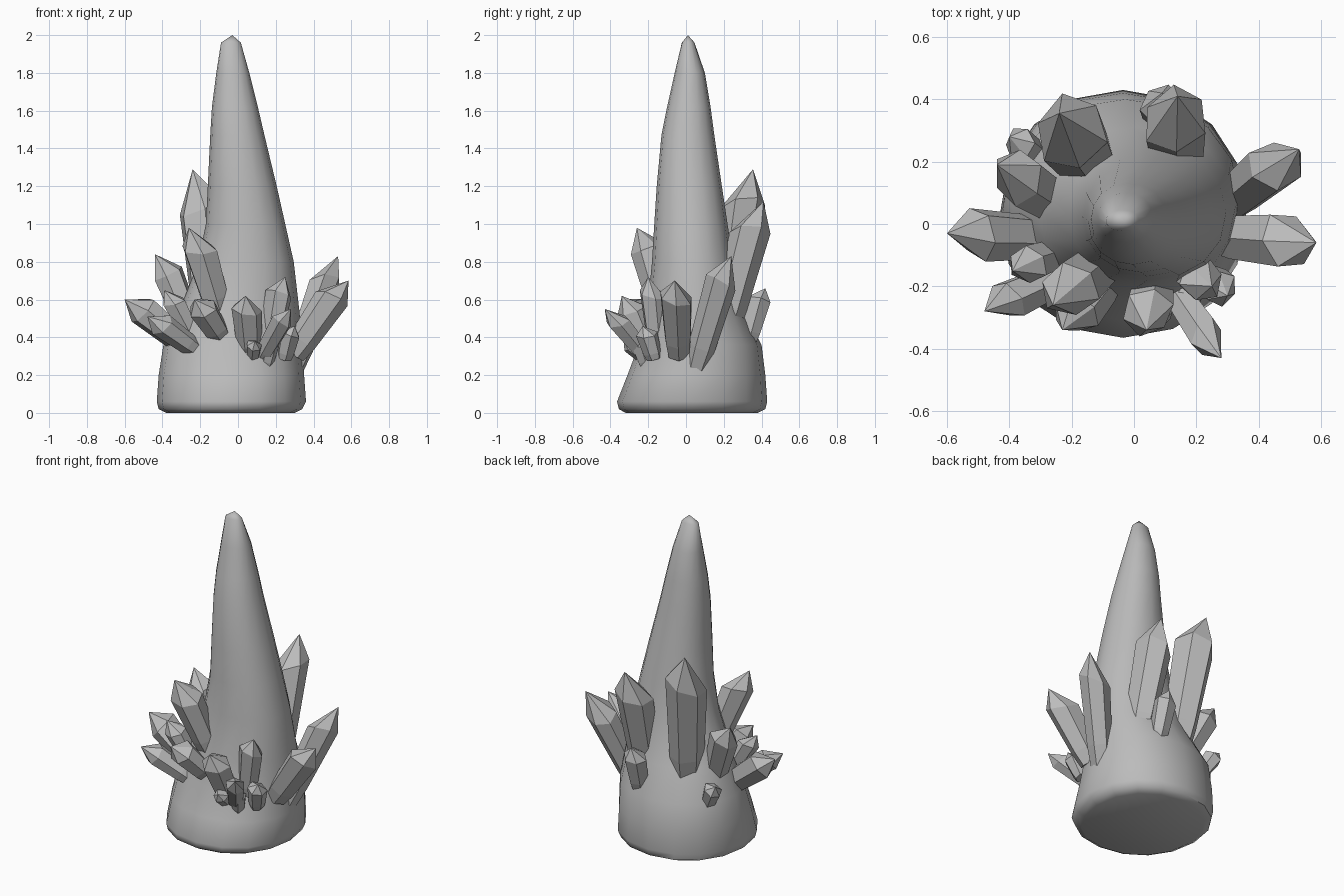
import bpy, bmesh, math
from mathutils import Vector

cube = bpy.data.objects.get("Cube")
if cube:
    bpy.data.objects.remove(cube, do_unlink=True)

stone = bpy.data.materials.new("grey_stone")
stone.use_nodes = True
GREY = (0.5, 0.5, 0.5, 1)
stone.diffuse_color = GREY
stone.node_tree.nodes["Principled BSDF"].inputs["Base Color"].default_value = GREY


def loft(name, rings, tip):
    """Skin a list of equal point rings, closed below and pointed above."""
    bm = bmesh.new()
    loops = [[bm.verts.new(p) for p in ring] for ring in rings]
    n = len(loops[0])
    for a, b in zip(loops, loops[1:]):
        for i in range(n):
            j = (i + 1) % n
            bm.faces.new((a[i], a[j], b[j], b[i]))
    bm.faces.new(loops[0][::-1])
    apex = bm.verts.new(tip)
    for i in range(n):
        bm.faces.new((loops[-1][i], loops[-1][(i + 1) % n], apex))
    bmesh.ops.recalc_face_normals(bm, faces=bm.faces)
    mesh = bpy.data.meshes.new(name)
    bm.to_mesh(mesh)
    bm.free()
    mesh.materials.append(stone)
    obj = bpy.data.objects.new(name, mesh)
    bpy.context.collection.objects.link(obj)
    return obj


def oval(z, x0, x1, y0, y1, n=16):
    """Slightly squared ellipse filling the given extents."""
    cx, cy, rx, ry = (x0 + x1) / 2, (y0 + y1) / 2, (x1 - x0) / 2, (y1 - y0) / 2
    ring = []
    for i in range(n):
        c, s = math.cos(math.tau * i / n), math.sin(math.tau * i / n)
        ring.append((cx + rx * math.copysign(abs(c) ** 0.94, c),
                     cy + ry * math.copysign(abs(s) ** 0.94, s), z))
    return ring


# Leaning spire: height, then x and y extents
profile = [
    (0.00, -0.38, 0.30, -0.32, 0.38),
    (0.02, -0.42, 0.34, -0.355, 0.42),
    (0.06, -0.43, 0.36, -0.365, 0.43),
    (0.20, -0.42, 0.35, -0.31, 0.42),
    (0.36, -0.395, 0.34, -0.25, 0.40),
    (0.54, -0.31, 0.325, -0.205, 0.31),
    (0.80, -0.21, 0.295, -0.18, 0.25),
    (1.00, -0.17, 0.25, -0.168, 0.22),
    (1.20, -0.16, 0.205, -0.155, 0.19),
    (1.47, -0.147, 0.14, -0.13, 0.15),
    (1.62, -0.138, 0.105, -0.10, 0.13),
    (1.80, -0.115, 0.06, -0.06, 0.10),
    (1.96, -0.09, 0.015, -0.022, 0.045),
]
spire = loft("stalagmite_spire", [oval(*row) for row in profile], (-0.03, 0.01, 2.0))
bpy.context.view_layer.objects.active = spire
spire.select_set(True)
bpy.ops.object.shade_smooth_by_angle(angle=math.radians(50))
spire.select_set(False)


# Faceted crystals: six-sided shaft, widest near the top, point leaning outward
def crystal(name, base, tip, r, spin):
    base, tip = Vector(base), Vector(tip)
    outward = Vector((tip.x, tip.y, 0)).normalized()
    axis = tip - outward * r * 0.3 - base
    d = axis.normalized()
    u = d.cross(Vector((0, 0, 1))).normalized()
    v = d.cross(u)
    rings = []
    for t, s, skew in ((-0.08, 0.7, 0), (0.12, 0.84, 0), (0.74, 1.0, 0.07)):
        ring = []
        for i in range(6):
            a = spin + math.tau * i / 6
            w = r * s * (1.0 if i % 2 else 0.92)
            ring.append(base + axis * (t + skew * math.cos(a - spin))
                        + (u * math.cos(a) + v * math.sin(a)) * w)
        rings.append(ring)
    loft(name, rings, tip)


crystals = [
    # tall back pair
    ("back_right_tall", (-0.15, 0.21, 0.52), (-0.24, 0.355, 1.29), 0.125, 0.2),
    ("back_left_tall", (0.14, 0.21, 0.48), (0.14, 0.41, 1.12), 0.11, 0.5),
    ("back_small", (0.09, 0.33, 0.40), (0.09, 0.42, 0.66), 0.07, 0.1),
    # left side pair
    ("left_rear", (0.31, 0.07, 0.29), (0.53, 0.24, 0.83), 0.09, 0.3),
    ("left_front", (0.31, -0.04, 0.34), (0.585, -0.06, 0.70), 0.095, 0.6),
    # right side cluster
    ("right_rear", (-0.25, 0.07, 0.44), (-0.44, 0.19, 0.84), 0.09, 0.4),
    ("right_rear_small", (-0.31, 0.22, 0.35), (-0.40, 0.28, 0.49), 0.058, 0.0),
    ("right_outer", (-0.30, -0.04, 0.38), (-0.60, -0.03, 0.60), 0.09, 0.2),
    ("right_middle", (-0.25, -0.10, 0.42), (-0.39, -0.15, 0.65), 0.065, 0.7),
    ("right_low", (-0.24, -0.17, 0.35), (-0.48, -0.28, 0.51), 0.07, 0.3),
    # front cluster
    ("front_right_tall", (-0.11, -0.13, 0.56), (-0.26, -0.26, 0.98), 0.095, 0.5),
    ("front_right_low", (-0.10, -0.19, 0.42), (-0.23, -0.34, 0.60), 0.08, 0.1),
    ("front_middle", (0.06, -0.19, 0.33), (0.04, -0.34, 0.62), 0.085, 0.4),
    ("front_left_tall", (0.17, -0.15, 0.36), (0.25, -0.20, 0.72), 0.075, 0.2),
    ("front_left_long", (0.13, -0.21, 0.30), (0.28, -0.43, 0.55), 0.06, 0.6),
    ("front_left_low", (0.25, -0.17, 0.30), (0.30, -0.23, 0.46), 0.06, 0.0),
    ("front_small", (0.08, -0.22, 0.29), (0.09, -0.33, 0.38), 0.045, 0.3),
    ("front_stub", (0.15, -0.21, 0.26), (0.19, -0.27, 0.40), 0.05, 0.5),
]
for name, *shape in crystals:
    crystal(name + "_crystal", *shape)
